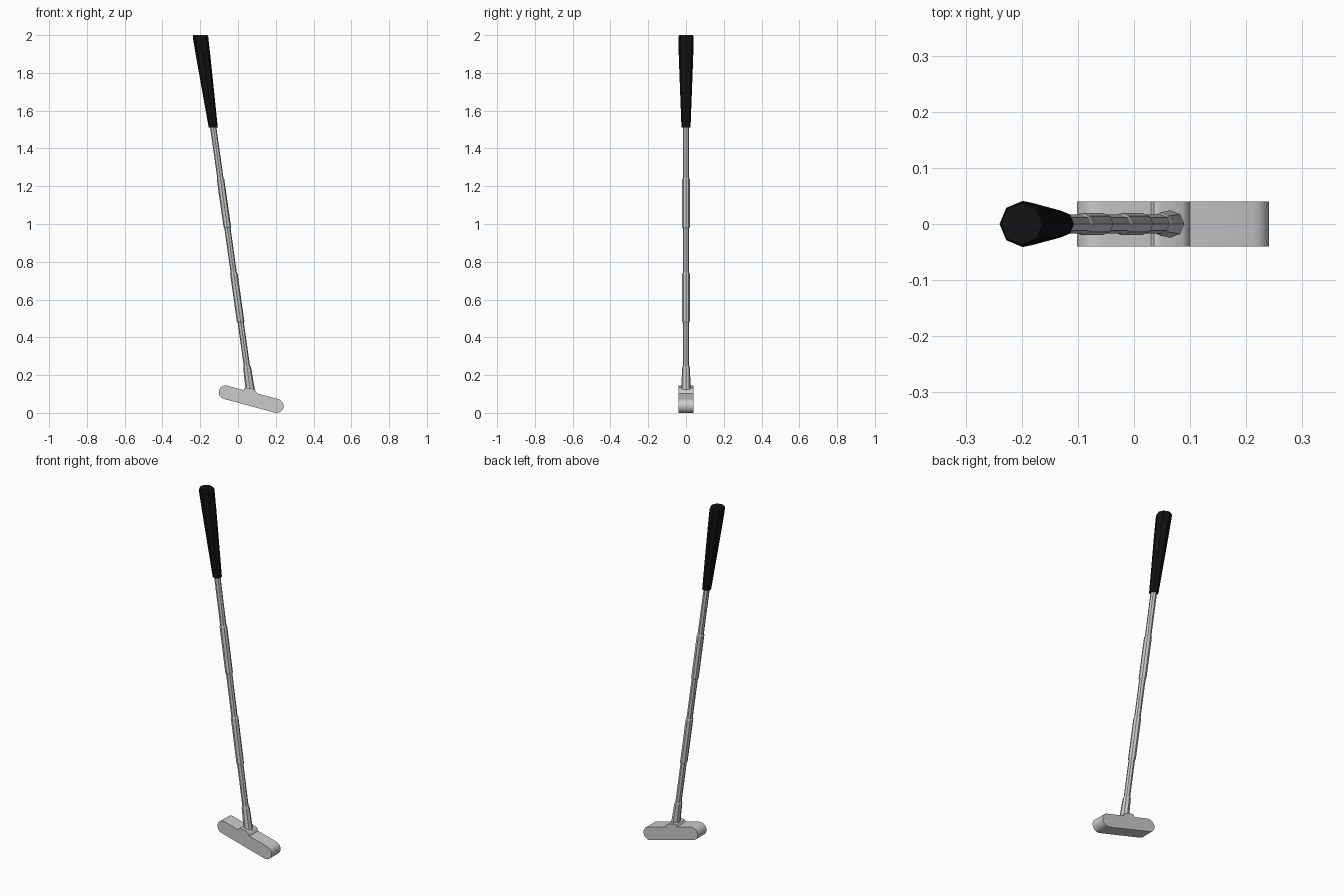
import bpy, bmesh
from math import sin, cos, pi, radians

if "Cube" in bpy.data.objects:
    bpy.data.objects.remove(bpy.data.objects["Cube"])


def axis_x(z):
    # leaning centre line of the club
    return -0.2 + (2.0 - z) * 0.141


def finish(name, bm):
    bmesh.ops.recalc_face_normals(bm, faces=bm.faces)
    me = bpy.data.meshes.new(name)
    bm.to_mesh(me)
    bm.free()
    ob = bpy.data.objects.new(name, me)
    bpy.context.collection.objects.link(ob)
    return ob


def tube(name, rings, sides=8):
    # stack of level octagon rings (z, radius) along the leaning line
    bm = bmesh.new()
    loops = []
    for z, r in rings:
        loops.append([bm.verts.new((axis_x(z) + r * cos(2 * pi * i / sides),
                                    r * sin(2 * pi * i / sides), z))
                      for i in range(sides)])
    for a, b in zip(loops, loops[1:]):
        for i in range(sides):
            j = (i + 1) % sides
            bm.faces.new((a[i], a[j], b[j], b[i]))
    bm.faces.new(loops[0])
    bm.faces.new(loops[-1])
    return finish(name, bm)


# grip
grip = tube("grip", [(1.51, 0.024), (1.88, 0.038), (1.99, 0.041), (2.0, 0.037)])
black = bpy.data.materials.new("black_rubber")
black.diffuse_color = (0.006, 0.006, 0.006, 1)
black.use_nodes = True
black.node_tree.nodes["Principled BSDF"].inputs["Base Color"].default_value = black.diffuse_color
grip.data.materials.append(black)

# stepped shaft, alternating thin and thick sections
steps = [0.23, 0.48, 0.74, 0.98, 1.24, 1.53]
rings = []
for k, (lo, hi) in enumerate(zip(steps, steps[1:])):
    r = 0.020 if k % 2 else 0.0165
    rings += [(lo + 0.003, r), (hi - 0.003, r)]
tube("shaft", rings)

# socket joining shaft and head
tube("socket", [(0.11, 0.025), (0.14, 0.024), (0.238, 0.021), (0.25, 0.017)])

# head: tilted capsule profile with a raised seat, extruded in y
tilt, n = radians(-14.7), 12
profile = []
for (cx, cz), r, start in (((-0.066, 0.109), 0.036, pi / 2),
                           ((0.204, 0.037), 0.037, -pi / 2)):
    for i in range(n + 1):
        a = tilt + start + pi * i / n
        profile.append((cx + r * cos(a), cz + r * sin(a)))
profile += [(0.100, 0.103), (0.095, 0.116), (0.086, 0.124),
            (0.045, 0.134), (0.036, 0.131), (0.030, 0.121)]
bm = bmesh.new()
face = bm.faces.new([bm.verts.new((x, -0.04, z)) for x, z in profile])
ext = bmesh.ops.extrude_face_region(bm, geom=[face])
bmesh.ops.translate(bm, vec=(0, 0.08, 0),
                    verts=[v for v in ext["geom"] if isinstance(v, bmesh.types.BMVert)])
head = finish("putter_head", bm)
bpy.context.view_layer.objects.active = head
head.select_set(True)
bpy.ops.object.shade_smooth_by_angle(angle=radians(30))
